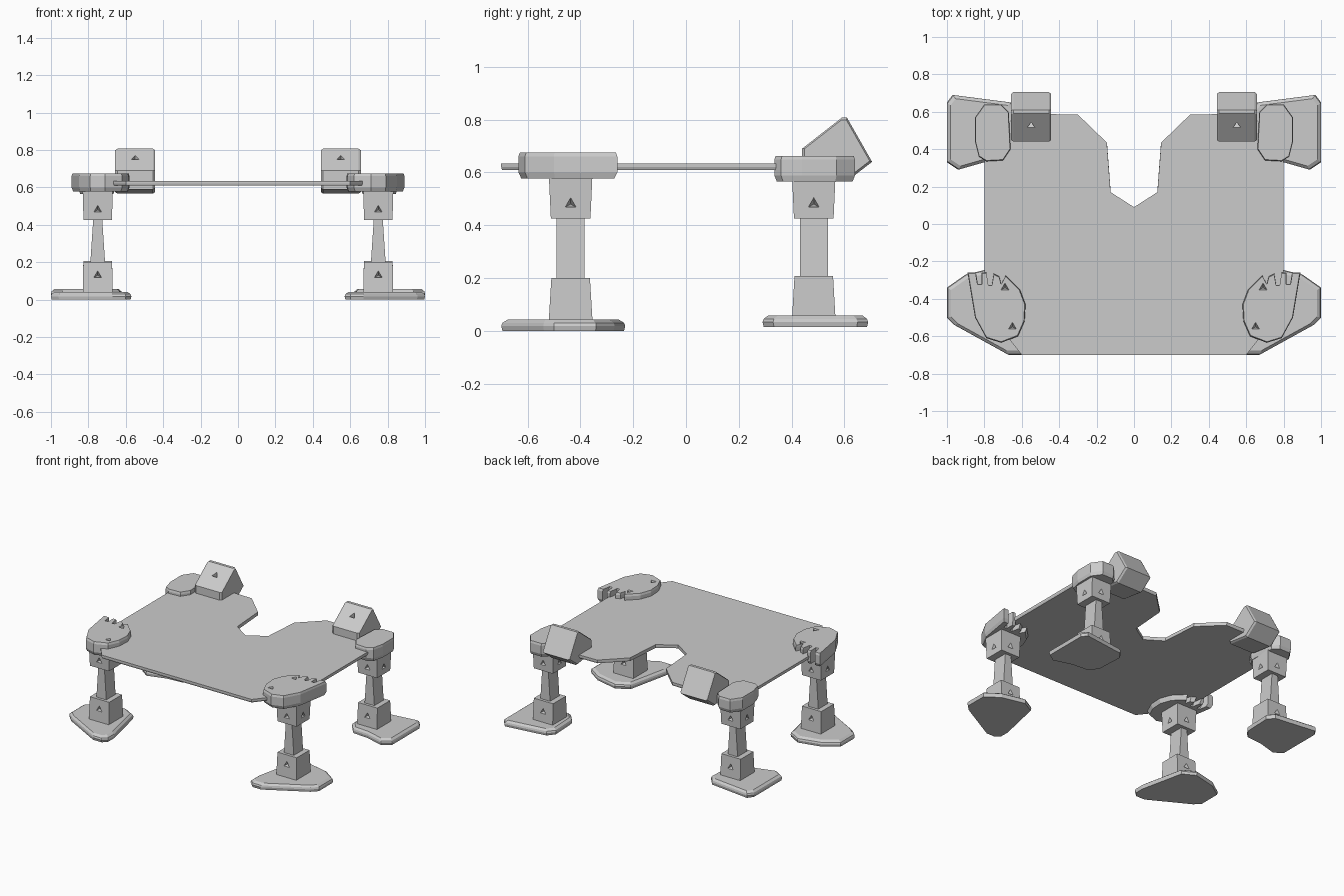
import bpy, bmesh
from mathutils import Vector

cube = bpy.data.objects.get("Cube")
if cube:
    bpy.data.objects.remove(cube, do_unlink=True)

# One plain grey for everything
GREY = (0.6, 0.6, 0.6, 1.0)
grey = bpy.data.materials.new("plain grey")
grey.use_nodes = True
grey.diffuse_color = GREY
grey.node_tree.nodes["Principled BSDF"].inputs["Base Color"].default_value = GREY


def add_object(name, bm):
    bmesh.ops.recalc_face_normals(bm, faces=bm.faces)
    mesh = bpy.data.meshes.new(name)
    bm.to_mesh(mesh)
    bm.free()
    mesh.materials.append(grey)
    obj = bpy.data.objects.new(name, mesh)
    bpy.context.collection.objects.link(obj)
    return obj


def loft(name, rings):
    """Skin matching rings of points and cap both ends."""
    bm = bmesh.new()
    loops = [[bm.verts.new(p) for p in ring] for ring in rings]
    n = len(loops[0])
    for a, b in zip(loops, loops[1:]):
        for i in range(n):
            j = (i + 1) % n
            bm.faces.new((a[i], a[j], b[j], b[i]))
    bm.faces.new(loops[0])
    bm.faces.new(loops[-1])
    return add_object(name, bm)


def scaled(outline, s):
    cx = (min(p[0] for p in outline) + max(p[0] for p in outline)) / 2
    cy = (min(p[1] for p in outline) + max(p[1] for p in outline)) / 2
    return [(cx + (x - cx) * s, cy + (y - cy) * s) for x, y in outline]


def slab(name, outline, layers, side=1):
    """Chamfered slab: layers are (height, outline scale)."""
    return loft(name, [[(x * side, y, z) for x, y in scaled(outline, s)]
                       for z, s in layers])


def post(name, x, y, levels):
    """Tapered square post: levels are (height, half width, half depth)."""
    return loft(name, [[(x - w, y - d, z), (x + w, y - d, z),
                        (x + w, y + d, z), (x - w, y + d, z)]
                       for z, w, d in levels])


def dent(obj, point, normal):
    """Cut a small three-sided pit into a surface."""
    n = Vector(normal).normalized()
    bm = bmesh.new()
    bmesh.ops.create_cone(bm, segments=3, radius1=0.035, radius2=0.003,
                          depth=0.06, cap_ends=True)
    rot = (-n).to_track_quat("Z", "Y").to_matrix()
    bmesh.ops.rotate(bm, verts=bm.verts, matrix=rot)
    bmesh.ops.translate(bm, verts=bm.verts, vec=Vector(point) - n * 0.01)
    cutter = add_object("pit_cutter", bm)
    cutter.hide_render = True
    mod = obj.modifiers.new("pit", "BOOLEAN")
    mod.operation = "DIFFERENCE"
    mod.solver = "EXACT"
    mod.object = cutter
    bpy.context.view_layer.objects.active = obj
    bpy.ops.object.modifier_apply(modifier=mod.name)
    bpy.data.objects.remove(cutter, do_unlink=True)


# Table top with a notch at the back
half_top = [(0.6, -0.7), (0.8, -0.45), (0.8, 0.42), (0.62, 0.59),
            (0.3, 0.585), (0.145, 0.435), (0.125, 0.17)]
top = half_top + [(0, 0.09)] + [(-x, y) for x, y in reversed(half_top)]
slab("table_top", top, [(0.61, 0.995), (0.62, 1), (0.634, 1)])

# Outlines for the parts on the +x side
front_foot = [(0.6, -0.7), (0.67, -0.7), (0.96, -0.54), (1, -0.5), (1, -0.34),
              (0.9, -0.27), (0.73, -0.23), (0.64, -0.28), (0.57, -0.6), (0.57, -0.67)]
back_foot = [(0.66, 0.65), (0.97, 0.69), (1, 0.65), (1, 0.33), (0.94, 0.29),
             (0.8, 0.33), (0.68, 0.34), (0.63, 0.4), (0.62, 0.6)]
front_pad = [(0.89, -0.26), (0.85, -0.26), (0.84, -0.32), (0.815, -0.32),
             (0.815, -0.26), (0.79, -0.26), (0.78, -0.325), (0.76, -0.325),
             (0.75, -0.265), (0.72, -0.28), (0.71, -0.32), (0.685, -0.275),
             (0.61, -0.35), (0.58, -0.43), (0.585, -0.52), (0.62, -0.6),
             (0.71, -0.635), (0.79, -0.61), (0.85, -0.5)]
back_pad = [(0.8, 0.64), (0.85, 0.57), (0.85, 0.44), (0.83, 0.36), (0.79, 0.335),
            (0.7, 0.34), (0.66, 0.4), (0.67, 0.6), (0.71, 0.64)]
block = [(0.44, 0.69), (0.59, 0.807), (0.61, 0.807), (0.705, 0.64),
         (0.61, 0.567), (0.44, 0.59)]

for side, hand in ((1, "left"), (-1, "right")):
    for end, y, foot, pad, lift, drop in (
            ("front", -0.437, front_foot, front_pad, 0, 0),
            ("back", 0.484, back_foot, back_pad, 0.015, 0.012)):
        tag = end + "_" + hand + "_"
        x = 0.75 * side

        # Foot plate
        slab(tag + "foot", foot, [(lift, 0.98), (lift + 0.018, 1),
                                  (lift + 0.03, 0.98), (lift + 0.042, 0.9)], side)

        # Leg: lower socket, tapered shaft, upper socket
        lower = post(tag + "lower_socket", x, y,
                     [(0.035, 0.08, 0.083), (0.2 + lift / 2, 0.077, 0.073)])
        post(tag + "shaft", x, y, [(0.19, 0.04, 0.053), (0.43, 0.024, 0.053)])
        upper = post(tag + "upper_socket", x, y,
                     [(0.425, 0.076, 0.075), (0.6, 0.081, 0.083)])
        for d in (1, -1):
            dent(upper, (x + d * 0.078, y, 0.48), (d, 0, 0))
            dent(upper, (x, y + d * 0.078, 0.48), (0, d, 0))
            dent(lower, (x, y + d * 0.077, 0.13), (0, d, 0))

        # Corner pad over the leg
        cap = slab(tag + "pad", pad, [(0.577 - drop, 0.94), (0.6 - drop, 1),
                                      (0.66 - drop, 1), (0.675 - drop, 0.97)], side)
        if end == "front":
            dent(cap, (0.65 * side, -0.55, 0.675), (0, 0, 1))
            dent(cap, (0.69 * side, -0.34, 0.675), (0, 0, 1))

    # Faceted block beside each back pad
    corner = loft("back_" + hand + "_block",
                  [[(px * side, py, pz) for py, pz in scaled(block, s)]
                   for px, s in ((0.443, 0.93), (0.455, 1), (0.645, 1), (0.657, 0.93))])
    dent(corner, (0.55 * side, 0.525, 0.757), (0, -0.62, 0.78))
